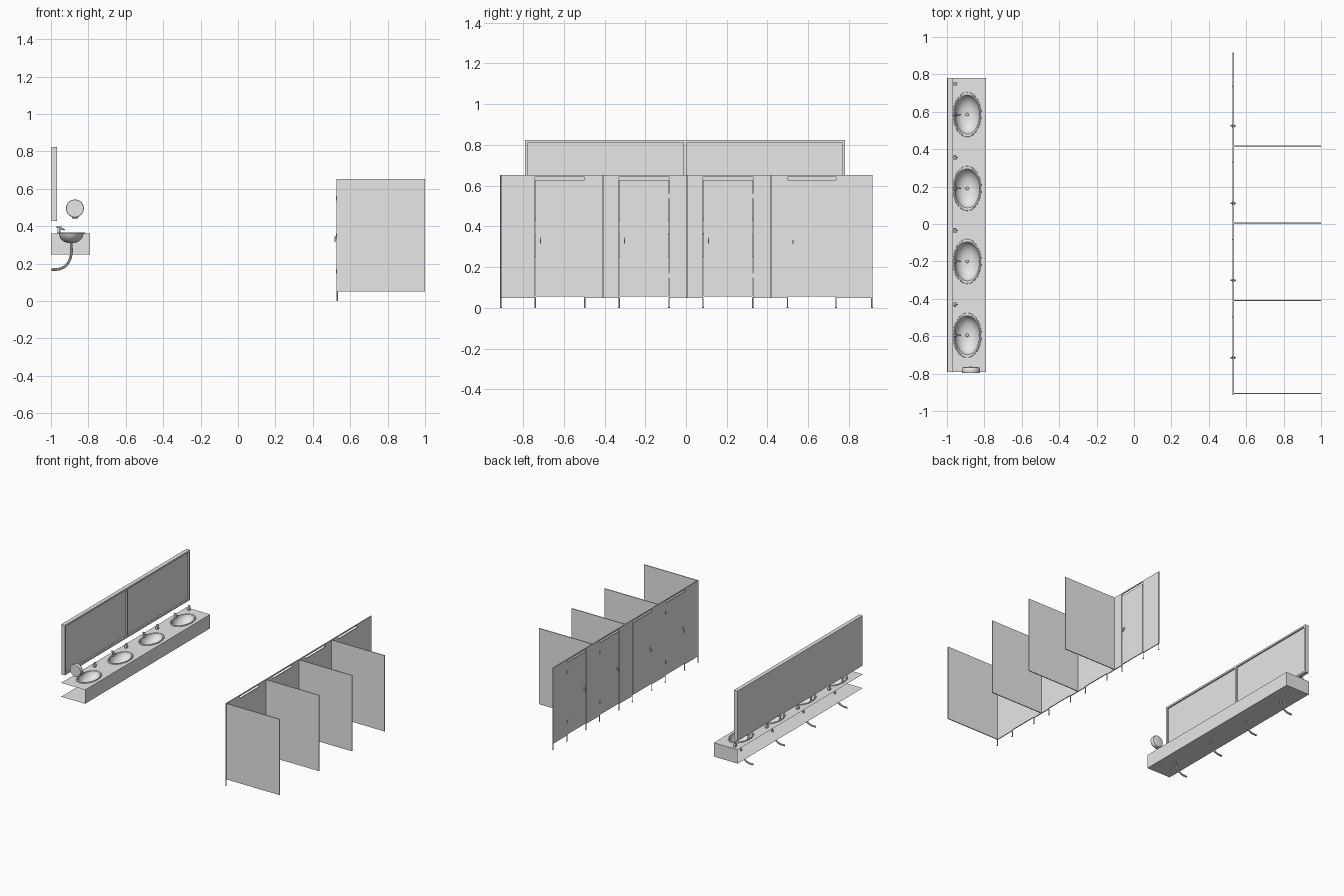
import bpy, bmesh, math
from mathutils import Matrix, Vector

if "Cube" in bpy.data.objects:
    bpy.data.objects.remove(bpy.data.objects["Cube"], do_unlink=True)

grey = bpy.data.materials.new("light_grey")
grey.use_nodes = True
grey.diffuse_color = (0.8, 0.8, 0.8, 1)
grey.node_tree.nodes["Principled BSDF"].inputs["Base Color"].default_value = (0.8, 0.8, 0.8, 1)


def finish(name, bm, smooth=False):
    bmesh.ops.recalc_face_normals(bm, faces=bm.faces)
    mesh = bpy.data.meshes.new(name)
    bm.to_mesh(mesh)
    bm.free()
    mesh.materials.append(grey)
    obj = bpy.data.objects.new(name, mesh)
    bpy.context.collection.objects.link(obj)
    if smooth:
        select(obj)
        bpy.ops.object.shade_smooth_by_angle(angle=math.radians(40))
    return obj


def select(obj):
    bpy.ops.object.select_all(action='DESELECT')
    obj.select_set(True)
    bpy.context.view_layer.objects.active = obj


def box(name, x, y, z, bevel=0, open_sides=()):
    """Box from three (low, high) ranges; faces pointing along open_sides are left out."""
    bm = bmesh.new()
    bmesh.ops.create_cube(bm, size=1)
    for v in bm.verts:
        v.co = [r[0] + (c + 0.5) * (r[1] - r[0]) for r, c in zip((x, y, z), v.co)]
    bm.normal_update()
    gone = [f for f in bm.faces if any(f.normal.dot(Vector(d)) > 0.9 for d in open_sides)]
    bmesh.ops.delete(bm, geom=gone, context='FACES')
    if bevel:
        bmesh.ops.bevel(bm, geom=bm.edges[:], offset=bevel, segments=2, affect='EDGES', profile=0.5)
    return finish(name, bm, bevel > 0)


def lathe(name, profile, loc, scale=(1, 1), turn=Matrix(), n=32):
    """Revolve (radius, height) points about z, then stretch, turn and place."""
    bm = bmesh.new()
    rings = []
    for r, h in profile:
        rings.append([bm.verts.new((r * scale[0] * math.cos(a), r * scale[1] * math.sin(a), h))
                      for a in (2 * math.pi * i / n for i in range(n))])
    for a, b in zip(rings, rings[1:]):
        for i in range(n):
            j = (i + 1) % n
            bm.faces.new((a[i], a[j], b[j], b[i]))
    bmesh.ops.remove_doubles(bm, verts=bm.verts, dist=1e-6)
    bmesh.ops.transform(bm, matrix=Matrix.Translation(loc) @ turn.to_4x4(), verts=bm.verts)
    return finish(name, bm, True)


def to_mesh(name, curve):
    obj = bpy.data.objects.new(name, curve)
    bpy.context.collection.objects.link(obj)
    curve.materials.append(grey)
    select(obj)
    bpy.ops.object.convert(target='MESH')
    return bpy.context.object


def tube(name, points, radius):
    curve = bpy.data.curves.new(name, 'CURVE')
    curve.dimensions = '3D'
    curve.bevel_depth = radius
    curve.bevel_resolution = 2
    curve.use_fill_caps = True
    sp = curve.splines.new('BEZIER')
    sp.bezier_points.add(len(points) - 1)
    for bp, p in zip(sp.bezier_points, points):
        bp.co = p
        bp.handle_left_type = bp.handle_right_type = 'AUTO'
    obj = to_mesh(name, curve)
    bpy.ops.object.shade_smooth_by_angle(angle=math.radians(40))
    return obj


# ---- Washbasin counter: open at the wall side and at the front end ----
SINKS = [-0.595, -0.2, 0.19, 0.585]
BX, RX, RY = -0.892, 0.077, 0.12
CX, CY = (-1.0, -0.79), (-0.79, 0.78)
TOP = 0.36
box("counter_body", CX, CY, (0.25, TOP), open_sides=((0, 0, 1), (-1, 0, 0), (0, -1, 0)))

plate = bpy.data.curves.new("counter_top", 'CURVE')
plate.dimensions = '2D'
plate.fill_mode = 'BOTH'
loops = [[(x, y) for x, y in zip((CX[0], CX[1], CX[1], CX[0]), (CY[0], CY[0], CY[1], CY[1]))]]
for y in SINKS:
    loops.append([(BX + 0.95 * RX * math.cos(i * math.pi / 16), y + 0.95 * RY * math.sin(i * math.pi / 16))
                  for i in range(32)])
for pts in loops:
    sp = plate.splines.new('POLY')
    sp.points.add(len(pts) - 1)
    for p, (x, y) in zip(sp.points, pts):
        p.co = (x, y, 0, 1)
    sp.use_cyclic_u = True
to_mesh("counter_top", plate).location.z = TOP

BOWL = [(1, 0), (0.99, 0.005), (0.94, 0.007), (0.87, 0.004), (0.83, -0.01), (0.72, -0.028),
        (0.52, -0.042), (0.28, -0.049), (0, -0.05)]
for i, y in enumerate(SINKS, 1):
    lathe(f"basin_{i}", BOWL, (BX, y, TOP), (RX, RY))
    lathe(f"drain_{i}", [(0, 0.003), (0.007, 0.003), (0.009, 0)], (BX, y, TOP - 0.05), n=16)
    tube(f"waste_pipe_{i}", [(BX, y, 0.31), (BX, y, 0.25), (-0.912, y, 0.2), (-0.95, y, 0.173),
                             (-0.998, y, 0.168)], 0.007)
    # tap: post, spout and lever
    lathe(f"tap_post_{i}", [(0, 0), (0.011, 0), (0.011, 0.004), (0.007, 0.006), (0.007, 0.03),
                            (0.005, 0.034), (0, 0.034)], (-0.958, y, TOP), n=16)
    tube(f"tap_spout_{i}", [(-0.958, y, TOP + 0.02), (-0.94, y, TOP + 0.026), (-0.927, y, TOP + 0.02)], 0.004)
    box(f"tap_lever_{i}", (-0.973, -0.95), (y - 0.004, y + 0.004), (TOP + 0.034, TOP + 0.039), 0.0015)
    # soap pump beside each basin
    s = y + 0.165
    box(f"soap_body_{i}", (-0.966, -0.949), (s - 0.01, s + 0.01), (TOP, TOP + 0.026), 0.003)
    lathe(f"soap_pump_{i}", [(0.003, 0), (0.003, 0.008), (0.006, 0.008), (0.006, 0.012), (0, 0.012)],
          (-0.958, s, TOP + 0.026), n=12)
    box(f"soap_nozzle_{i}", (-0.958, -0.942), (s - 0.002, s + 0.002), (TOP + 0.034, TOP + 0.038))

# ---- Framed wall mirror with two recessed panes ----
MZ = (0.428, 0.825)
W = 0.014
MX = (-0.998, -0.967)
box("mirror_panel", (MX[0], -0.978), CY, MZ)
for name, y in (("front", CY[0]), ("middle", -0.012), ("back", CY[1] - W)):
    box(f"mirror_{name}_stile", (-0.978, MX[1]), (y, y + W), MZ)
for name, z in (("bottom", MZ[0]), ("top", MZ[1] - W)):
    box(f"mirror_{name}_rail", (-0.978, MX[1]), CY, (z, z + W))

# ---- Round hand dryer at the end of the counter ----
lathe("hand_dryer", [(0, 0), (0.046, 0), (0.048, 0.004), (0.048, 0.022), (0.044, 0.03), (0.03, 0.033), (0, 0.034)],
      (-0.872, -0.797, 0.495), turn=Matrix.Rotation(-math.pi / 2, 3, 'X'))
box("dryer_nozzle", (-0.888, -0.856), (-0.792, -0.77), (0.442, 0.455), 0.003)

# ---- Toilet cubicles ----
WALL = (0.527, 0.534)
Z0, Z1 = 0.05, 0.652
DOORS = [(-0.74, -0.497), (-0.328, -0.084), (0.084, 0.328), (0.498, 0.736)]
ENDS = (-0.912, 0.915)
edges = [ENDS[0]] + [e for d in DOORS for e in d] + [ENDS[1]]

for i in range(0, len(edges), 2):
    box(f"wall_panel_{i // 2 + 1}", WALL, edges[i:i + 2], (Z0, Z1))
for i, y in enumerate((-0.906, -0.409, 0.004, 0.415), 1):
    box(f"partition_{i}", (WALL[1], 1.0), (y - 0.0035, y + 0.0035), (Z0, Z1))
for i, y in enumerate(edges, 1):
    y = min(max(y, ENDS[0] + 0.003), ENDS[1] - 0.003)
    lathe(f"leg_{i}", [(0, 0), (0.005, 0), (0.005, 0.004), (0.003, 0.006), (0.003, Z0 + 0.002)],
          (0.5305, y, 0), n=10)

for i, (a, b) in enumerate(DOORS, 1):
    box(f"door_{i}", WALL, (a + 0.001, b - 0.001), (0.056, 0.627))
    box(f"door_header_{i}", WALL, (a, b), (0.643, Z1))
    for k, z in enumerate((0.16, 0.55), 1):
        lathe(f"hinge_{i}_{k}", [(0, 0), (0.003, 0), (0.003, 0.025), (0, 0.025)], (0.526, b, z - 0.0125), n=10)
    # knob and lever on both faces of the door
    y, z = a + 0.026, 0.34
    for side, x, s in (("outer", WALL[0], -1), ("inner", WALL[1], 1)):
        turn = Matrix.Rotation(s * math.pi / 2, 3, 'Y')
        lathe(f"{side}_rose_{i}", [(0.009, 0), (0.009, 0.003), (0.004, 0.003), (0.004, 0.01), (0, 0.01)],
              (x, y, z), turn=turn, n=16)
        box(f"{side}_lever_{i}", sorted((x + s * 0.007, x + s * 0.011)), (y - 0.003, y + 0.003),
            (z - 0.024, z + 0.005), 0.001)
        lathe(f"{side}_latch_{i}", [(0.006, 0), (0.006, 0.003), (0, 0.003)], (x, y, z + 0.014), turn=turn, n=12)
